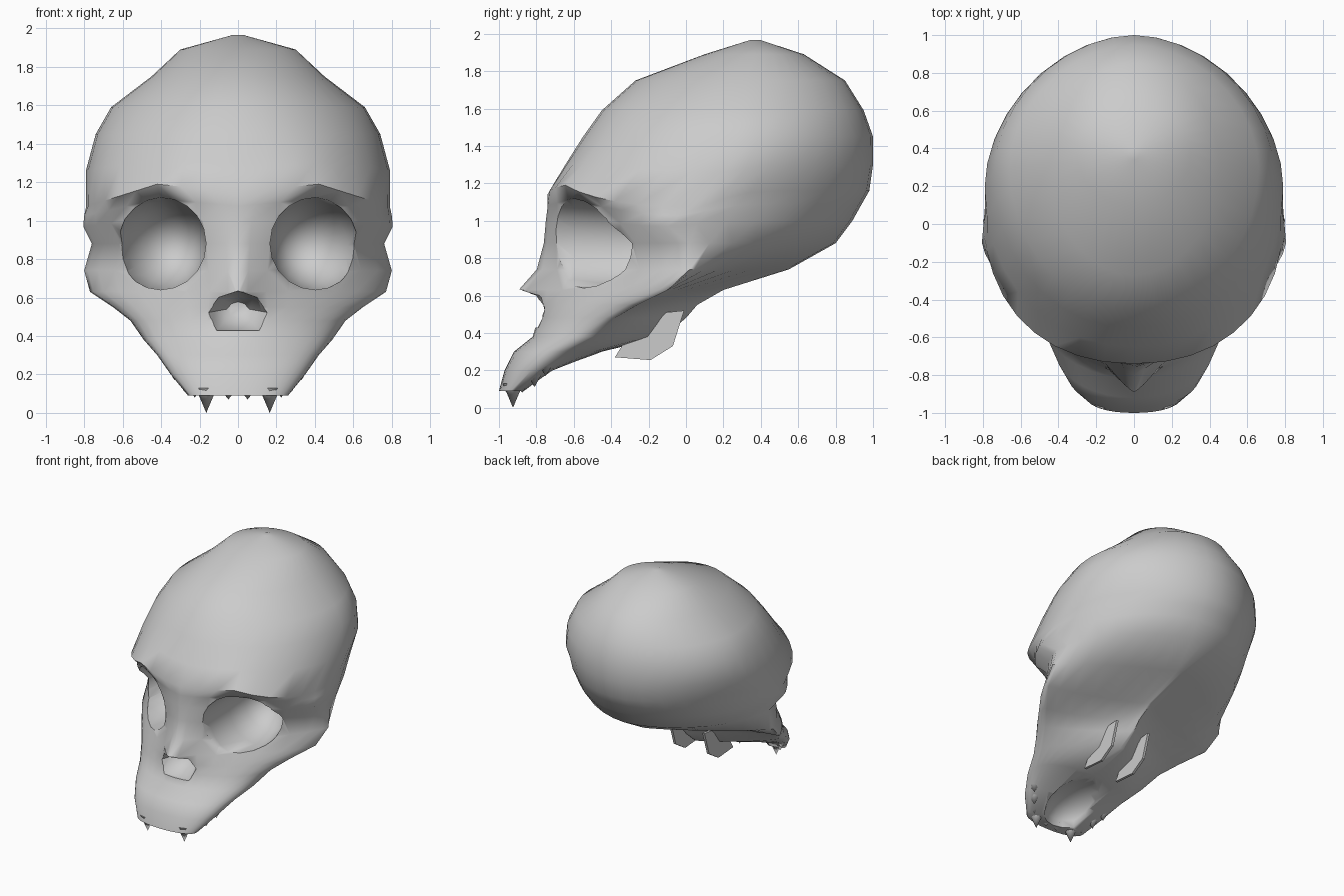
import bpy, bmesh, math

if "Cube" in bpy.data.objects:
    bpy.data.objects.remove(bpy.data.objects["Cube"])


def loft(name, rings):
    """Skin a list of equal-length rings and cap both ends."""
    bm = bmesh.new()
    vs = [[bm.verts.new(p) for p in r] for r in rings]
    n = len(vs[0])
    for a, b in zip(vs, vs[1:]):
        for i in range(n):
            j = (i + 1) % n
            bm.faces.new((a[i], a[j], b[j], b[i]))
    bm.faces.new(vs[0])
    bm.faces.new(vs[-1])
    bmesh.ops.recalc_face_normals(bm, faces=bm.faces)
    me = bpy.data.meshes.new(name)
    bm.to_mesh(me)
    bm.free()
    ob = bpy.data.objects.new(name, me)
    bpy.context.collection.objects.link(ob)
    return ob


def activate(ob):
    bpy.ops.object.select_all(action='DESELECT')
    ob.select_set(True)
    bpy.context.view_layer.objects.active = ob


def smooth(ob, deg):
    activate(ob)
    bpy.ops.object.shade_smooth_by_angle(angle=math.radians(deg))


def cut(ob, cutter):
    m = ob.modifiers.new("cut", 'BOOLEAN')
    m.operation, m.solver, m.object = 'DIFFERENCE', 'EXACT', cutter
    activate(ob)
    bpy.ops.object.modifier_apply(modifier=m.name)
    bpy.data.objects.remove(cutter)


def ellipsoid(name, c, r):
    bpy.ops.mesh.primitive_uv_sphere_add(segments=20, ring_count=12, location=c)
    ob = bpy.context.object
    ob.name, ob.scale = name, r
    bpy.context.view_layer.update()
    return ob


# Skull body: horizontal sections
# z, front y, back y, half width, y of widest point, front and back roundness
# (back roundness below 1 hollows the underside behind the cheeks)
rows = [
    (.09, -1.0, -.86, .26, -.90, 2.2, 2), (.20, -.97, -.70, .35, -.79, 2.2, 2),
    (.30, -.92, -.45, .42, -.66, 2.0, 2.2), (.38, -.82, -.12, .49, -.50, 1.9, 1.2),
    (.48, -.79, .00, .56, -.38, 1.7, .9), (.55, -.79, .06, .65, -.26, 1.5, .8),
    (.63, -.80, .20, .77, -.10, 1.3, .8), (.74, -.76, .55, .80, .02, 1.3, 1.15),
    (.88, -.76, .80, .76, .02, 1.4, 1.75), (1.0, -.75, .89, .805, -.10, 1.45, 1.9),
    (1.09, -.74, .94, .80, -.04, 1.65, 1.9), (1.16, -.74, .98, .79, .03, 2.2, 1.9),
    (1.30, -.65, 1.0, .79, .20, 2.1, 1.85), (1.45, -.55, 1.0, .74, .28, 2.1, 1.85),
    (1.59, -.45, .95, .66, .30, 2, 1.85), (1.75, -.27, .85, .45, .32, 2, 2),
    (1.89, .10, .63, .30, .37, 2, 2)]
rows.append((1.965, .34, .40, .03, .37, 2, 2))


def power(v, n):
    return math.copysign(abs(v) ** (2 / n), v) if abs(v) > 1e-6 else 0.0


def section(z, yf, yb, w, ym, nf, nb):
    ring = []
    for i in range(36):
        t = math.tau * i / 36
        s, c = math.sin(t), math.cos(t)
        n = nf if c > 0 else nb
        x = w * power(s, n)
        y = ym + abs(power(c, n)) * ((yf if c > 0 else yb) - ym)
        dz = 0
        if c > 0:  # projecting nose bridge
            y -= .1 * math.exp(-(x / .09) ** 2) * max(0, 1 - abs(z - .64) / .16)
        if c > -.4:  # arched brow ridge, falling towards the temples
            near = max(0, 1 - abs(z - 1.16) / .24)
            arch = .03 - .12 * max(0, (abs(x) - .42) / .38)
            dz = near * (arch - .05 * max(0, 1 - abs(x) / .4)) * min(1, (c + .4) / .4)
        ring.append((x, y, z + dz))
    return ring


skull = loft("skull", [section(*r) for r in rows])

# Eye sockets: tapered funnels, y, centre x, centre z, radius
funnel = [(-1.0, .42, .885, .25), (-.6, .405, .88, .24), (-.35, .395, .87, .23),
          (-.18, .38, .87, .19), (-.06, .36, .87, .11), (-.03, .36, .87, .03)]
for side in (-1, 1):
    rings = [[(side * (cx + r * math.cos(math.tau * i / 20)), y,
               cz + r * math.sin(math.tau * i / 20)) for i in range(20)]
             for y, cx, cz, r in funnel]
    cut(skull, loft("socket_cutter", rings))

# Nasal opening
half = [(0, .63), (.10, .60), (.165, .52), (.11, .43)]
outline = half + [(-x, z) for x, z in reversed(half[1:])]
cut(skull, loft("nose_cutter", [
    [(x * k, y, .55 + (z - .55) * k) for x, z in outline]
    for y, k in ((-1.1, 1.15), (-.78, 1), (-.7, .75), (-.6, .35))]))

# Hollow palate
cut(skull, ellipsoid("palate_cutter", (0, -.58, .09), (.24, .35, .2)))
smooth(skull, 60)

# Teeth: x, y, base z, tip z, radius
for x, y, zb, zt, r in [(.165, -.925, .13, 0, .055), (.05, -.95, .12, .07, .04),
                        (.225, -.875, .15, .08, .05), (.28, -.81, .20, .11, .05),
                        (.33, -.75, .25, .17, .05)]:
    for side in (-1, 1):
        bpy.ops.mesh.primitive_cone_add(
            vertices=8, radius1=r, radius2=0, depth=zb - zt,
            location=(side * x, y, (zb + zt) / 2), rotation=(math.pi, 0, 0))
        bpy.context.object.name = "tooth"
        smooth(bpy.context.object, 50)

# Thin bony plates below the skull base
plate = [(-.38, .27), (-.19, .255), (-.07, .33), (-.01, .52), (-.2, .5), (-.3, .4)]
for side in (-1, 1):
    loft("base_plate", [[(side * x, y, z) for y, z in plate] for x in (.14, .16)])
